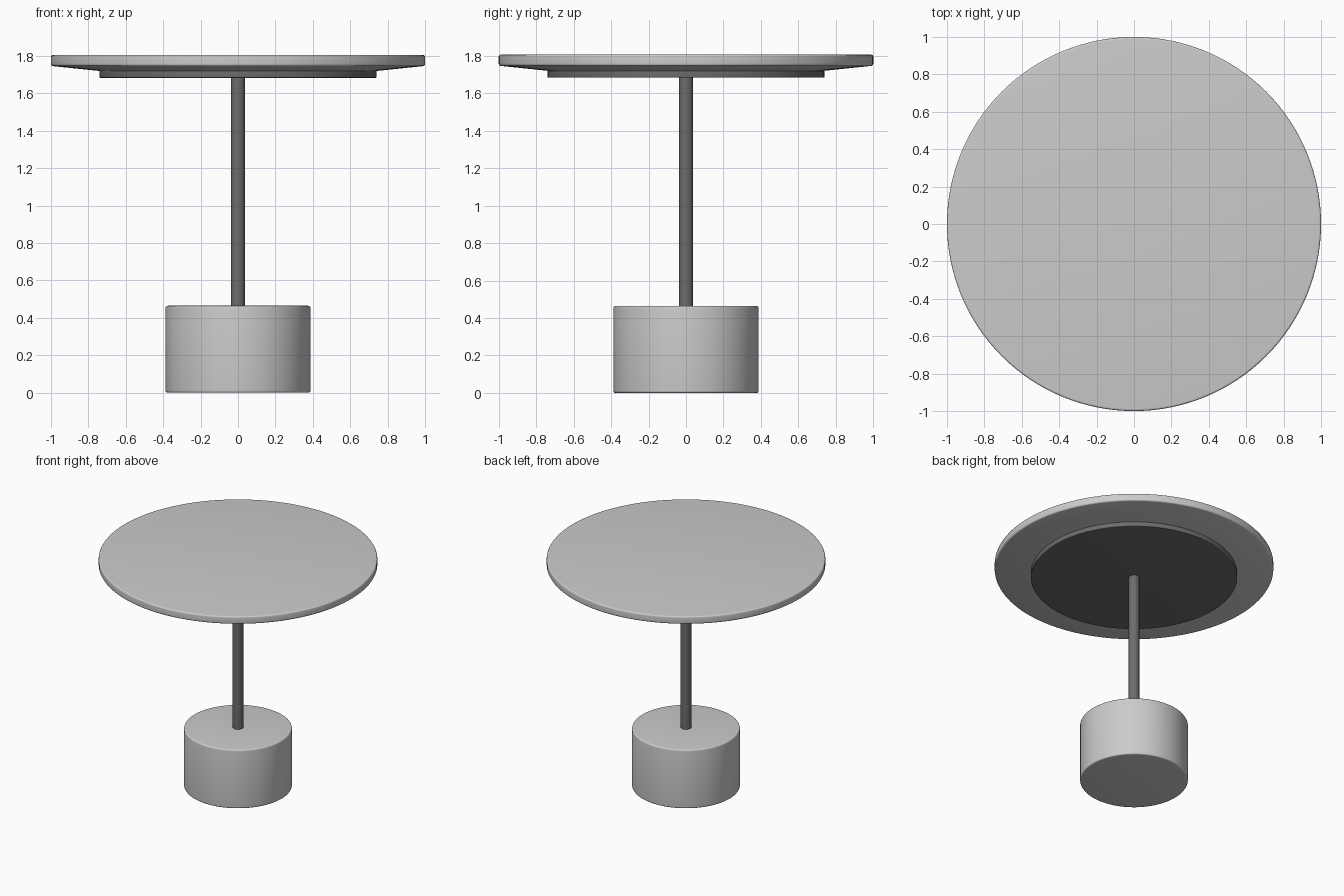
import bpy, bmesh, math

if "Cube" in bpy.data.objects:
    bpy.data.objects.remove(bpy.data.objects["Cube"])

SEGMENTS = 128


def lathe(name, profile, segments=SEGMENTS, material=None):
    """Spin a closed (radius, z) profile around the z axis."""
    bm = bmesh.new()
    verts = [bm.verts.new((r, 0, z)) for r, z in profile]
    edges = [bm.edges.new(pair) for pair in zip(verts, verts[1:])]
    bmesh.ops.spin(bm, geom=verts + edges, cent=(0, 0, 0), axis=(0, 0, 1),
                   angle=math.tau, steps=segments, use_duplicate=False)
    bmesh.ops.remove_doubles(bm, verts=bm.verts, dist=1e-5)
    bmesh.ops.recalc_face_normals(bm, faces=bm.faces)
    mesh = bpy.data.meshes.new(name)
    bm.to_mesh(mesh)
    bm.free()
    obj = bpy.data.objects.new(name, mesh)
    bpy.context.collection.objects.link(obj)
    if material:
        mesh.materials.append(material)
    bpy.ops.object.select_all(action='DESELECT')
    obj.select_set(True)
    bpy.context.view_layer.objects.active = obj
    bpy.ops.object.shade_smooth_by_angle(angle=math.radians(30))
    return obj


def rounded(points, radius, steps=4):
    """Round the inner corners of a profile whose ends sit on the axis."""
    out = [points[0]]
    for a, b, c in zip(points, points[1:], points[2:]):
        la, lc = math.dist(a, b), math.dist(b, c)
        p = [b[i] + (a[i] - b[i]) * radius / la for i in (0, 1)]
        q = [b[i] + (c[i] - b[i]) * radius / lc for i in (0, 1)]
        for k in range(steps + 1):
            t = k / steps
            out.append(tuple((1 - t) ** 2 * p[i] + 2 * t * (1 - t) * b[i] + t * t * q[i]
                             for i in (0, 1)))
    return out + [points[-1]]


dark = bpy.data.materials.new("dark_metal")
dark.diffuse_color = (0.15, 0.15, 0.15, 1)
dark.use_nodes = True
dark.node_tree.nodes["Principled BSDF"].inputs["Base Color"].default_value = dark.diffuse_color

# Heavy drum base
lathe("base", rounded([(0, 0), (0.387, 0), (0.387, 0.465), (0, 0.465)], 0.012))

# Slim central post
lathe("post", [(0, 0.45), (0.038, 0.45), (0.038, 1.70), (0, 1.70)], 48, dark)

# Support disc under the top
lathe("support_disc", rounded([(0, 1.683), (0.74, 1.683), (0.74, 1.722), (0, 1.722)], 0.006),
      material=dark)

# Round top with a tapered underside
lathe("table_top", rounded([(0, 1.718), (0.72, 1.718), (1.0, 1.747), (1.0, 1.806), (0, 1.806)],
                           0.012))
